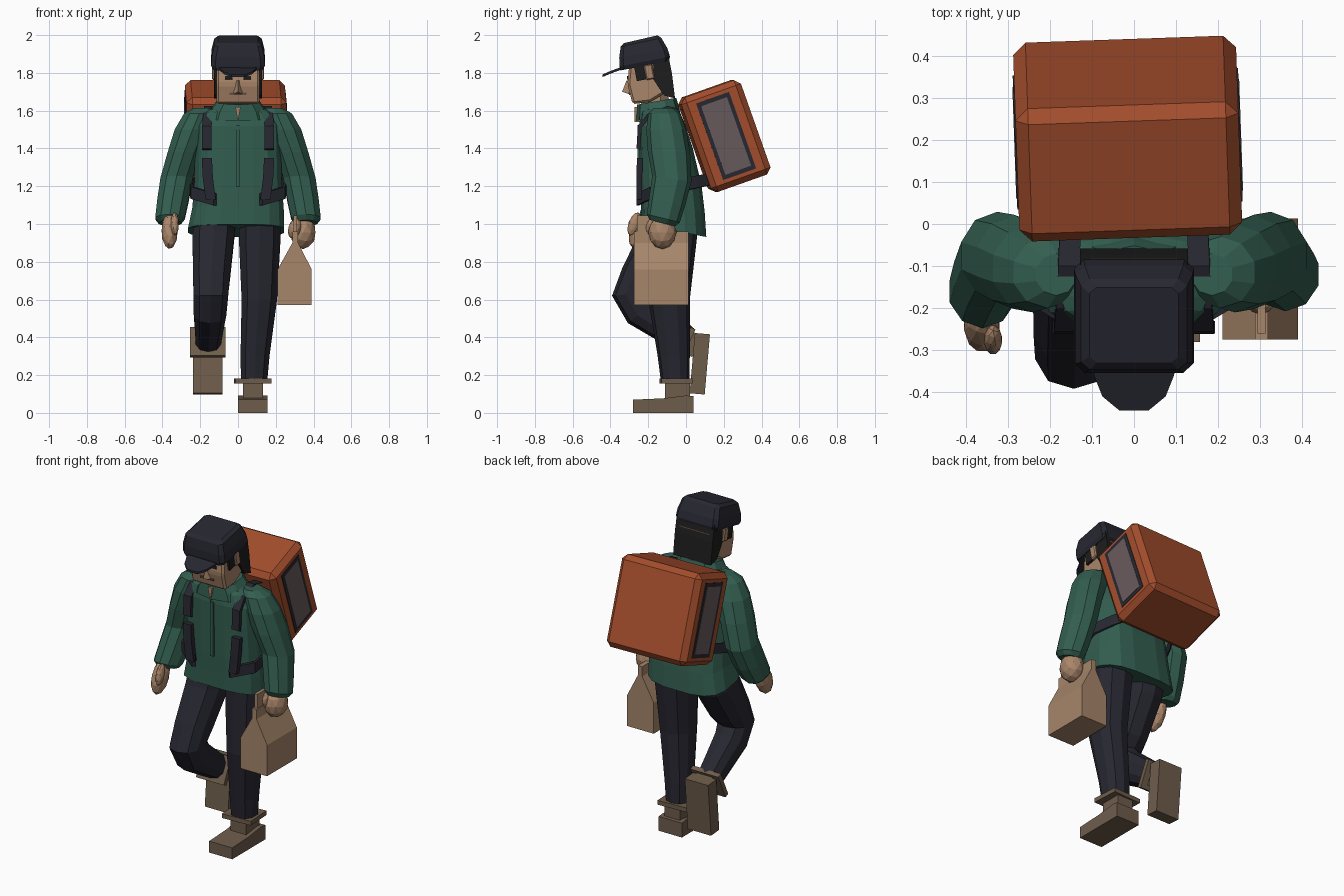
import bpy, bmesh, math
from mathutils import Vector, Matrix, Euler


def material(name, hexcode):
    m = bpy.data.materials.new(name)
    lin = []
    for i in (0, 2, 4):
        c = int(hexcode[i:i + 2], 16) / 255
        lin.append(c / 12.92 if c <= 0.04045 else ((c + 0.055) / 1.055) ** 2.4)
    m.diffuse_color = (*lin, 1)
    return m


ORANGE = material("orange shell", "A34D2C")
DARK = material("dark navy cloth", "272731")
HAIR = material("black hair", "1D1D1E")
GREEN = material("green jacket", "335E50")
SKIN = material("skin", "AA866A")
PAPER = material("brown paper", "A6866A")
BOOT = material("boot leather", "6E5D4B")
PANEL = material("grey panel", "685A5C")


def finish(name, bm, mat, bevel=0):
    bmesh.ops.recalc_face_normals(bm, faces=bm.faces)
    if bevel:
        bmesh.ops.bevel(bm, geom=bm.edges[:], offset=bevel, segments=1, affect='EDGES')
    me = bpy.data.meshes.new(name)
    bm.to_mesh(me)
    bm.free()
    me.materials.append(mat)
    ob = bpy.data.objects.new(name, me)
    bpy.context.collection.objects.link(ob)
    return ob


def skin_rings(name, rings, mat, bevel=0):
    """Bridge equal-length rings of points and close both ends."""
    bm = bmesh.new()
    vs = [[bm.verts.new(p) for p in r] for r in rings]
    n = len(vs[0])
    for a, b in zip(vs, vs[1:]):
        for i in range(n):
            j = (i + 1) % n
            bm.faces.new((a[i], a[j], b[j], b[i]))
    bm.faces.new(vs[0])
    bm.faces.new(vs[-1])
    return finish(name, bm, mat, bevel)


def loft(name, rings, mat, n=8, e=1.0):
    """Rings are (x, y, z, radius x, radius y, tilt about x in degrees)."""
    out = []
    for x, y, z, rx, ry, t in rings:
        rot = Matrix.Rotation(math.radians(t), 3, 'X')
        ring = []
        for i in range(n):
            a = 2 * math.pi * (i + 0.5) / n
            c, s = math.cos(a), math.sin(a)
            p = Vector((math.copysign(abs(c) ** e, c) * rx, math.copysign(abs(s) ** e, s) * ry, 0))
            ring.append(Vector((x, y, z)) + rot @ p)
        out.append(ring)
    return skin_rings(name, out, mat)


def prism_x(name, x0, x1, prof, mat, bevel=0):
    """Extrude a (y, z) profile along x."""
    return skin_rings(name, [[(x, y, z) for y, z in prof] for x in (x0, x1)], mat, bevel)


def box(name, loc, size, mat, rot=(0, 0, 0), bevel=0):
    bm = bmesh.new()
    bmesh.ops.create_cube(bm, size=1)
    bmesh.ops.scale(bm, vec=size, verts=bm.verts)
    ob = finish(name, bm, mat, bevel)
    ob.location = loc
    ob.rotation_euler = [math.radians(a) for a in rot]
    return ob


def ribbon(name, pts, w, n, mat):
    """Flat strap through points with half width w and thickness n."""
    w, n = Vector(w), Vector(n)
    return skin_rings(name, [[Vector(p) - w, Vector(p) + w, Vector(p) + w + n, Vector(p) - w + n]
                             for p in pts], mat)


def blob(name, loc, radii, rot, mat):
    bm = bmesh.new()
    bmesh.ops.create_icosphere(bm, subdivisions=2, radius=1)
    bmesh.ops.scale(bm, vec=radii, verts=bm.verts)
    ob = finish(name, bm, mat)
    ob.location = loc
    ob.rotation_euler = [math.radians(a) for a in rot]
    return ob


# Head, leaning forward
prism_x("head", -0.115, 0.115, [(-0.30, 1.85), (-0.31, 1.74), (-0.283, 1.635), (-0.19, 1.645),
                                (-0.10, 1.70), (-0.08, 1.85)], SKIN, 0.012)
loft("neck", [(0, -0.15, 1.52, 0.085, 0.085, 0), (0, -0.17, 1.70, 0.085, 0.08, 0)], SKIN)
skin_rings("nose", [[(-0.028, -0.295, 1.685), (0.028, -0.295, 1.685), (0, -0.338, 1.70)],
                    [(-0.01, -0.305, 1.76), (0.01, -0.305, 1.76), (0, -0.315, 1.76)]], SKIN)
box("mouth", (0, -0.299, 1.69), (0.09, 0.008, 0.012), BOOT, (14, 0, 0))
prism_x("hair_back", -0.128, 0.128, [(-0.17, 1.89), (-0.175, 1.77), (-0.13, 1.70), (-0.115, 1.68),
                                     (-0.058, 1.665), (-0.075, 1.80), (-0.095, 1.90)], HAIR)
for s in (-1, 1):
    box("sideburn", (s * 0.118, -0.245, 1.81), (0.02, 0.05, 0.10), HAIR, (11, 0, 0))
    box("ear", (s * 0.125, -0.195, 1.805), (0.025, 0.045, 0.08), SKIN, (11, 0, 0), 0.006)
    box("eye", (s * 0.05, -0.308, 1.775), (0.04, 0.008, 0.018), HAIR, (-5, 0, 0))

# Cap with brim
loft("cap", [(0, -0.218, 1.838, 0.134, 0.132, 11), (0, -0.218, 1.86, 0.145, 0.138, 11),
             (0, -0.226, 1.905, 0.142, 0.132, 11), (0, -0.238, 1.962, 0.128, 0.112, 12),
             (0, -0.240, 1.978, 0.108, 0.093, 13)], DARK, 8, 0.2)
brim = [(-0.105, -0.30, 1.832), (-0.095, -0.36, 1.812), (-0.075, -0.41, 1.793), (-0.035, -0.443, 1.778),
        (0.035, -0.443, 1.778), (0.075, -0.41, 1.793), (0.095, -0.36, 1.812), (0.105, -0.30, 1.832)]
skin_rings("cap_brim", [brim, [(x, y, z + 0.013) for x, y, z in brim]], DARK)

# Jacket body, collar and zip
loft("jacket_body", [(-0.01, -0.065, 0.965, 0.258, 0.178, -11), (0, -0.07, 1.08, 0.245, 0.172, -6),
                     (0, -0.08, 1.2, 0.235, 0.165, 0), (0, -0.105, 1.4, 0.23, 0.143, 0),
                     (0, -0.125, 1.52, 0.225, 0.125, 0), (0, -0.135, 1.59, 0.18, 0.105, 0),
                     (0, -0.145, 1.625, 0.12, 0.085, 6)], GREEN, 16, 0.65)
loft("collar", [(0, -0.145, 1.56, 0.165, 0.12, 6), (0, -0.15, 1.61, 0.145, 0.112, 8),
                (0, -0.155, 1.65, 0.115, 0.105, 10)], GREEN, 10, 0.8)
box("zip_flap", (0, -0.247, 1.36), (0.022, 0.018, 0.33), GREEN)
skin_rings("throat", [[(-0.014, y, 1.62), (0, y, 1.54), (0.014, y, 1.62)] for y in (-0.272, -0.2)], SKIN)

# Sleeves
for s, name, dy in ((-1, "left_sleeve", -0.02), (1, "right_sleeve", 0.0)):
    loft(name, [(s * 0.185, -0.12, 1.615, 0.05, 0.05, 0), (s * 0.205, -0.115, 1.585, 0.085, 0.085, 0),
                (s * 0.24, -0.105, 1.50, 0.10, 0.105, 0), (s * 0.285, -0.09, 1.38, 0.092, 0.112, 0),
                (s * 0.325, -0.075, 1.24, 0.09, 0.105, -8), (s * 0.345, -0.10 + dy, 1.12, 0.087, 0.098, -16),
                (s * 0.36, -0.12 + dy * 2, 1.03, 0.082, 0.09, -14),
                (s * 0.36, -0.125 + dy * 2, 1.005, 0.062, 0.07, -14)], GREEN, 10)

# Hands
blob("left_hand", (-0.362, -0.235, 0.965), (0.044, 0.06, 0.105), (-25, 0, 0), SKIN)
blob("left_thumb", (-0.335, -0.275, 1.00), (0.022, 0.03, 0.065), (-20, 0, 0), SKIN)
blob("right_hand", (0.345, -0.125, 0.955), (0.068, 0.075, 0.088), (0, 0, 0), SKIN)
blob("right_thumb", (0.30, -0.18, 0.975), (0.035, 0.035, 0.055), (0, 15, 0), SKIN)

# Paper bag with gabled top
gable = [(0.21, 0.57), (0.39, 0.57), (0.39, 0.76), (0.318, 0.90), (0.318, 0.96),
         (0.288, 0.96), (0.288, 0.90), (0.21, 0.76)]
skin_rings("paper_bag", [[(x, y, z) for x, z in gable] for y in (-0.275, 0.013)], PAPER)
box("bag_grip", (0.303, -0.20, 0.98), (0.02, 0.12, 0.13), PAPER)

# Trousers
loft("right_trouser", [(0.115, -0.065, 1.08, 0.115, 0.14, 0), (0.115, -0.075, 0.90, 0.114, 0.13, 0),
                       (0.113, -0.09, 0.60, 0.098, 0.11, 0), (0.09, -0.065, 0.30, 0.08, 0.085, 0),
                       (0.085, -0.057, 0.16, 0.072, 0.075, 0)], DARK, 10, 0.85)
loft("left_trouser", [(-0.12, -0.065, 1.08, 0.115, 0.14, 0), (-0.13, -0.11, 0.93, 0.115, 0.135, -15),
                      (-0.14, -0.225, 0.73, 0.103, 0.118, -20), (-0.143, -0.28, 0.63, 0.096, 0.112, 5),
                      (-0.148, -0.225, 0.54, 0.09, 0.105, 38), (-0.153, -0.10, 0.455, 0.078, 0.088, 52),
                      (-0.157, 0.0, 0.385, 0.07, 0.075, 55)], DARK, 10, 0.85)

# Right boot, flat on the ground
prism_x("right_boot_foot", 0.0, 0.157, [(-0.28, 0), (-0.28, 0.07), (-0.12, 0.077), (0.0, 0.092),
                                        (0.04, 0.088), (0.04, 0)], BOOT)
box("right_boot_ankle", (0.08, -0.045, 0.12), (0.105, 0.13, 0.09), BOOT)
box("right_boot_cuff", (0.078, -0.052, 0.168), (0.19, 0.165, 0.026), BOOT, (0, 0, 3))

# Left boot, toe pointing down
box("left_boot_foot", (-0.16, 0.073, 0.26), (0.158, 0.08, 0.32), BOOT, (-5, 0, 0))
box("left_boot_ankle", (-0.157, 0.03, 0.365), (0.105, 0.12, 0.07), BOOT, (62, 0, 0))
box("left_boot_cuff", (-0.16, 0.003, 0.373), (0.19, 0.165, 0.028), BOOT, (65, 0, 0))

# Delivery pack with framed side panels
rot = (19.5, 0, 2)
turn = Euler([math.radians(a) for a in rot]).to_matrix()
centre = Vector((-0.015, 0.203, 1.466))
box("pack", centre, (0.53, 0.335, 0.53), ORANGE, rot, 0.03)
for s in (-1, 1):
    side = centre + turn @ Vector((s * 0.265, 0, 0))
    box("pack_side_frame", side, (0.006, 0.185, 0.43), DARK, rot)
    box("pack_side_panel", side, (0.0095, 0.145, 0.385), PANEL, rot)

# Pack straps, shoulder to waist and round to the back
for s in (-1, 1):
    ribbon("shoulder_strap", [(s * 0.15, 0.0, 1.60), (s * 0.155, -0.10, 1.625), (s * 0.16, -0.20, 1.585),
                              (s * 0.165, -0.255, 1.52), (s * 0.165, -0.262, 1.40)],
           (0.025, 0, 0), (0, 0.02, -0.008), DARK)
    ribbon("lower_strap", [(s * 0.165, -0.26, 1.35), (s * 0.16, -0.262, 1.25), (s * 0.145, -0.262, 1.13)],
           (0.027, 0, 0), (0, 0.03, 0), DARK)
    ribbon("waist_strap", [(s * 0.13, -0.262, 1.13), (s * 0.25, -0.19, 1.165), (s * 0.262, -0.05, 1.20),
                           (s * 0.215, 0.06, 1.225), (s * 0.17, 0.14, 1.24)],
           (0, 0, 0.032), (-s * 0.015, 0.012, 0), DARK)
